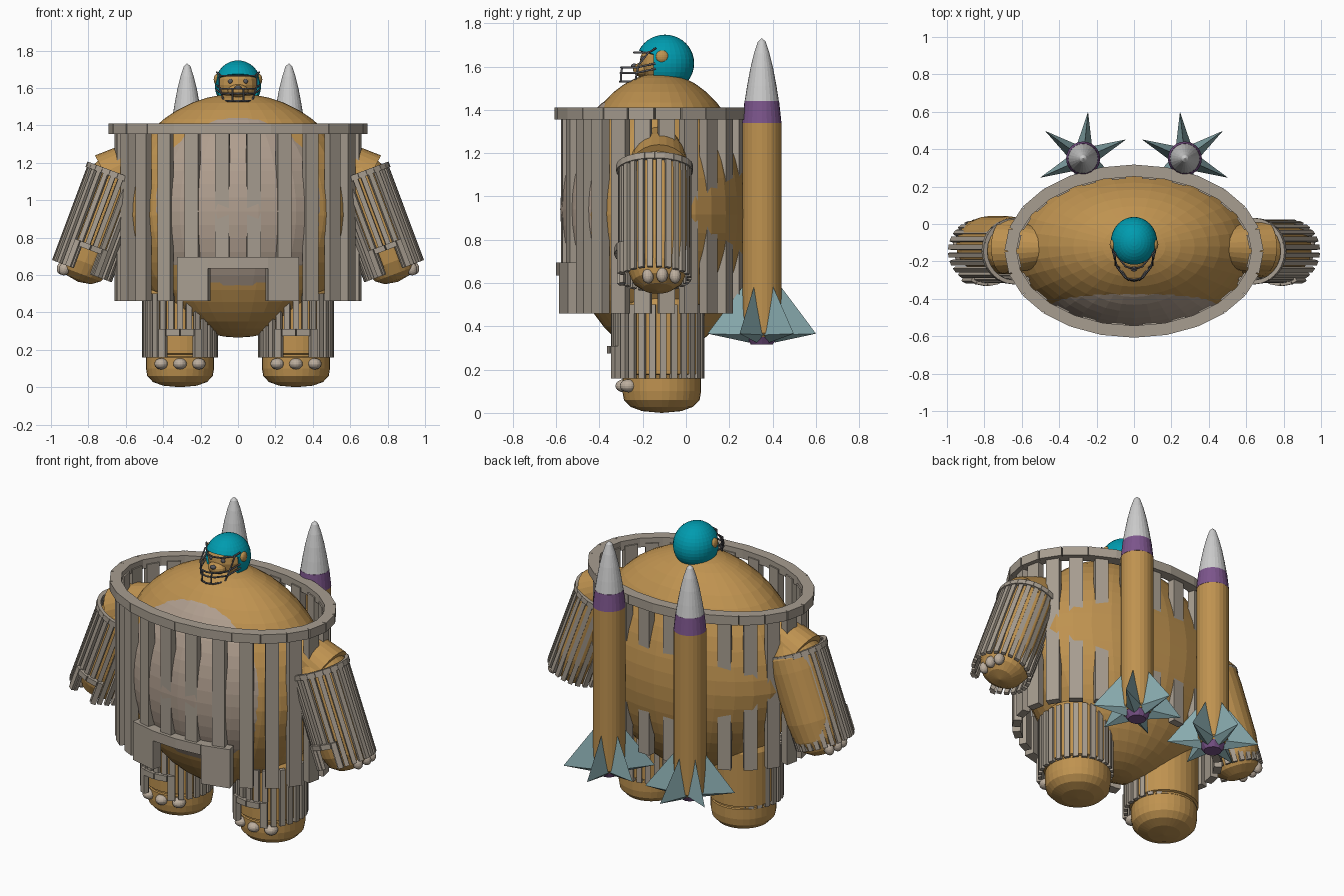
import bpy, bmesh
from math import sin, cos, pi, radians, atan2
from mathutils import Matrix, Vector

if "Cube" in bpy.data.objects:
    bpy.data.objects.remove(bpy.data.objects["Cube"])

T = Matrix.Translation
def mat(name, *c):
    m = bpy.data.materials.new(name)
    m.diffuse_color = (*c, 1)
    m.use_nodes = True
    m.node_tree.nodes["Principled BSDF"].inputs["Base Color"].default_value = m.diffuse_color
    return m

FUR = mat("fur", .52, .29, .08)
WOOD = mat("wood", .39, .34, .28)
BELLY = mat("belly", .43, .34, .27)
CLAW = mat("claw", .5, .42, .34)
TEAL = mat("teal", 0, .33, .43)
PURPLE = mat("purple", .2, .09, .26)
FIN = mat("fin", .25, .41, .43)
DARK = mat("dark", .1, .1, .11)

def finish(bm, name, material=None, matrix=None):
    if matrix:
        bm.transform(matrix)
    bmesh.ops.recalc_face_normals(bm, faces=bm.faces)
    me = bpy.data.meshes.new(name)
    bm.to_mesh(me)
    bm.free()
    ob = bpy.data.objects.new(name, me)
    bpy.context.collection.objects.link(ob)
    if material:
        me.materials.append(material)
    return ob

def ellipsoid(name, loc, rad, material, matrix=Matrix(), u=16, v=10):
    bm = bmesh.new()
    bmesh.ops.create_uvsphere(bm, u_segments=u, v_segments=v, radius=1)
    return finish(bm, name, material, matrix @ T(loc) @ Matrix.Diagonal((*rad, 1)))

def lathe(name, profile, material, matrix=Matrix(), seg=32):
    bm = bmesh.new()
    rings = [[bm.verts.new((r * cos(2*pi*i/seg), r * sin(2*pi*i/seg), z)) for i in range(seg)]
             for r, z in profile]
    for a, b in zip(rings, rings[1:]):
        for i in range(seg):
            bm.faces.new((a[i], a[(i+1) % seg], b[(i+1) % seg], b[i]))
    bmesh.ops.remove_doubles(bm, verts=bm.verts, dist=1e-5)
    for ring in (rings[0], rings[-1]):
        if all(v.is_valid for v in ring):
            bm.faces.new(ring)
    return finish(bm, name, material, matrix)

def wall_box(bm, rx, ry, a, z0, z1, width, thick):
    """Upright box sitting on an ellipse at angle a, facing outwards."""
    turn = atan2(sin(a) / ry, cos(a) / rx)
    m = (T((rx*cos(a), ry*sin(a), (z0+z1)/2)) @ Matrix.Rotation(turn, 4, 'Z')
         @ Matrix.Diagonal((thick, width, z1-z0, 1)))
    bmesh.ops.create_cube(bm, size=1, matrix=m)

def hoop(name, n, rx, ry, z0, z1, thick, matrix):
    bm = bmesh.new()
    for i in range(n):
        a = 2*pi*(i+.5)/n
        h = pi/n
        p, q = [Vector((rx*cos(b), ry*sin(b))) for b in (a-h, a+h)]
        wall_box(bm, rx, ry, a, z0, z1, (p-q).length * 1.04, thick)
    finish(bm, name, WOOD, matrix)

def cage(name, n, rx, ry, z0, z1, width, thick, gate, half, post, gate_h, lintel, matrix):
    """Ring of staves with a framed opening at the lower edge, at angle gate."""
    bm = bmesh.new()
    for i in range(n):
        a = 2*pi*(i+.5)/n
        d = abs((a - gate + pi) % (2*pi) - pi)
        wall_box(bm, rx, ry, a, z0 + (gate_h - lintel if d < half else 0), z1, width, thick)
    for s in (-1, 1):
        wall_box(bm, rx+.012, ry+.012, gate + s*(half+post/2/rx), z0, z0+gate_h, post, thick*1.3)
        wall_box(bm, rx+.012, ry+.012, gate + s*half/2, z0+gate_h-lintel, z0+gate_h,
                 rx*half*1.05, thick*1.3)
    finish(bm, name, WOOD, matrix)

def wire(name, paths, r, material):
    cu = bpy.data.curves.new(name, 'CURVE')
    cu.dimensions = '3D'
    cu.bevel_depth = r
    cu.bevel_resolution = 1
    cu.use_fill_caps = True
    for pts in paths:
        sp = cu.splines.new('POLY')
        sp.points.add(len(pts)-1)
        for p, c in zip(sp.points, pts):
            p.co = (*c, 1)
    ob = bpy.data.objects.new(name, cu)
    bpy.context.collection.objects.link(ob)
    cu.materials.append(material)

# Torso (slightly narrower below), belly patch and barrel armour
body = ellipsoid("body", (0, -.12, .917), (.65, .43, .652), FUR, u=32, v=24)
for v in body.data.vertices:
    if v.co.z < .917:
        v.co.x *= 1 - .17 * (.917 - v.co.z)
ellipsoid("belly_patch", (0, -.2, .94), (.56, .381, .565), BELLY, u=32, v=24)
BC = T((0, -.145, 0))
cage("barrel_staves", 24, .637, .41, .46, 1.38, .075, .045, -pi/2, .24, .17, .235, .06, BC)
hoop("barrel_hoop", 24, .655, .427, 1.355, 1.41, .064, BC)

# Head
ellipsoid("head", (0, -.1, 1.615), (.108, .115, .11), FUR)
ellipsoid("muzzle", (0, -.2, 1.585), (.055, .045, .035), FUR)
ellipsoid("nose", (0, -.24, 1.602), (.018, .014, .012), DARK)
for s in (-1, 1):
    ellipsoid("eye", (s*.04, -.2, 1.635), (.013, .01, .013), DARK)
    ellipsoid("ear", (s*.112, -.11, 1.645), (.018, .03, .03), FUR)

# Helmet shell with the face opening cut away
bm = bmesh.new()
bmesh.ops.create_uvsphere(bm, u_segments=32, v_segments=20, radius=1)
bm.transform(T((0, -.097, 1.615)) @ Matrix.Diagonal((.124, .135, .132, 1)))
for co, no in (((0, -.15, 0), (0, 1, 0)), ((0, 0, 1.62), (0, .25, 1)), ((0, 0, 1.515), (0, 0, 1))):
    bmesh.ops.bisect_plane(bm, geom=bm.verts[:] + bm.edges[:] + bm.faces[:],
                           plane_co=co, plane_no=no)
gone = []
for f in bm.faces:
    c = f.calc_center_median()
    if c.z < 1.515 or (c.y < -.15 and c.z + .25*c.y < 1.62):
        gone.append(f)
bmesh.ops.delete(bm, geom=gone, context='FACES')
helmet = finish(bm, "helmet", TEAL)
helmet.modifiers.new("shell", 'SOLIDIFY').thickness = .012

# Face guard
def bar(z, y, x=.09):
    return [(-.115, -.14, z+.02), (-x, y+.07, z), (-x*.5, y+.012, z), (0, y, z),
            (x*.5, y+.012, z), (x, y+.07, z), (.115, -.14, z+.02)]
guard = [bar(1.595, -.3), bar(1.57, -.302), bar(1.53, -.305, .075), bar(1.665, -.24)]
for s in (-1, 1):
    guard.append([(s*.03, -.295, 1.595), (s*.03, -.3, 1.57), (s*.03, -.3, 1.53)])
    guard.append([(s*.1, -.17, 1.67), (s*.1, -.22, 1.605), (s*.075, -.235, 1.53)])
wire("face_guard", guard, .005, DARK)

# The left arm and leg bulge further out of the back of their armour
for side, label, back in ((1, "right", 0), (-1, "left", 1)):
    flip = Matrix.Diagonal((side, 1, 1, 1))
    # Arm: built upright along local z, origin at the wrist
    A = flip @ T((.835, -.145, .62)) @ Matrix.Rotation(radians(-20.5), 4, 'Y')
    lathe(label + "_arm", [(0, -.06), (.07, -.048), (.115, -.015), (.142, .05), (.155, .16),
                           (.155, .46), (.15, .54), (.11, .61), (0, .64)],
          FUR, A @ T((0, .014 + .018*back, 0)), 24)
    axis = Vector((-.25, 0, .13))
    lathe(label + "_shoulder", [(.14, 0), (.125, .14), (.09, axis.length)], FUR,
          flip @ T((.7, -.125, 1.115)) @ axis.to_track_quat('Z', 'Y').to_matrix().to_4x4(), 24)
    cage(label + "_arm_staves", 24, .16, .16, 0, .55, .026, .02, -pi/2, .36, .03, .15, .03, A)
    hoop(label + "_arm_hoop", 24, .165, .165, .53, .56, .022, A)
    for y in (-.03, .035, .095):
        ellipsoid("finger_claw", (.103 - 3*(y-.033)**2, y, -.02), (.03, .027, .036), CLAW, A)
    # Leg
    L = flip @ T((.31, -.112, 0))
    lathe(label + "_leg", [(0, 0), (.09, .008), (.145, .028), (.175, .06), (.182, .1), (.182, .16),
                           (.176, .165), (.176, .175), (.19, .18), (.19, .5), (.15, .58), (0, .62)],
          FUR, L, 32)
    cage(label + "_leg_staves", 26, .193, .205 - .014*back, .16, .5, .03, .022, -pi/2,
         .36, .04, .15, .035, L @ T((0, -.018 - .014*back, 0)))
    for x in (-.1, 0, .1):
        ellipsoid("toe_claw", (x, -.174 + 2*x*x, .125), (.037, .04, .03), CLAW, L)
    # Rocket
    R = flip @ T((.272, .35, 0))
    lathe("rocket_tube", [(.075, .35), (.09, .37), (.09, 1.34)], FUR, R, 24)
    lathe("rocket_band", [(.091, 1.34), (.08, 1.44)], PURPLE, R, 24)
    lathe("rocket_nose", [(.079, 1.44), (.068, 1.51), (.053, 1.59), (.036, 1.66),
                          (.018, 1.715), (0, 1.732)], None, R, 24)
    lathe("rocket_nozzle", [(.05, .315), (.085, .37)], PURPLE, R, 12)
    bm = bmesh.new()
    for k in range(6):
        pts = [(.08, 0, .595), (.065, .042, .36), (.065, -.042, .36), (.252, 0, .366), (.06, 0, .325)]
        vs = [bm.verts.new(Matrix.Rotation(radians(36 + 60*k), 3, 'Z') @ Vector(p)) for p in pts]
        for f in ((0, 1, 3), (0, 3, 2), (1, 4, 3), (2, 3, 4), (0, 2, 1), (1, 2, 4)):
            bm.faces.new([vs[i] for i in f])
    finish(bm, "rocket_fins", FIN, R)
